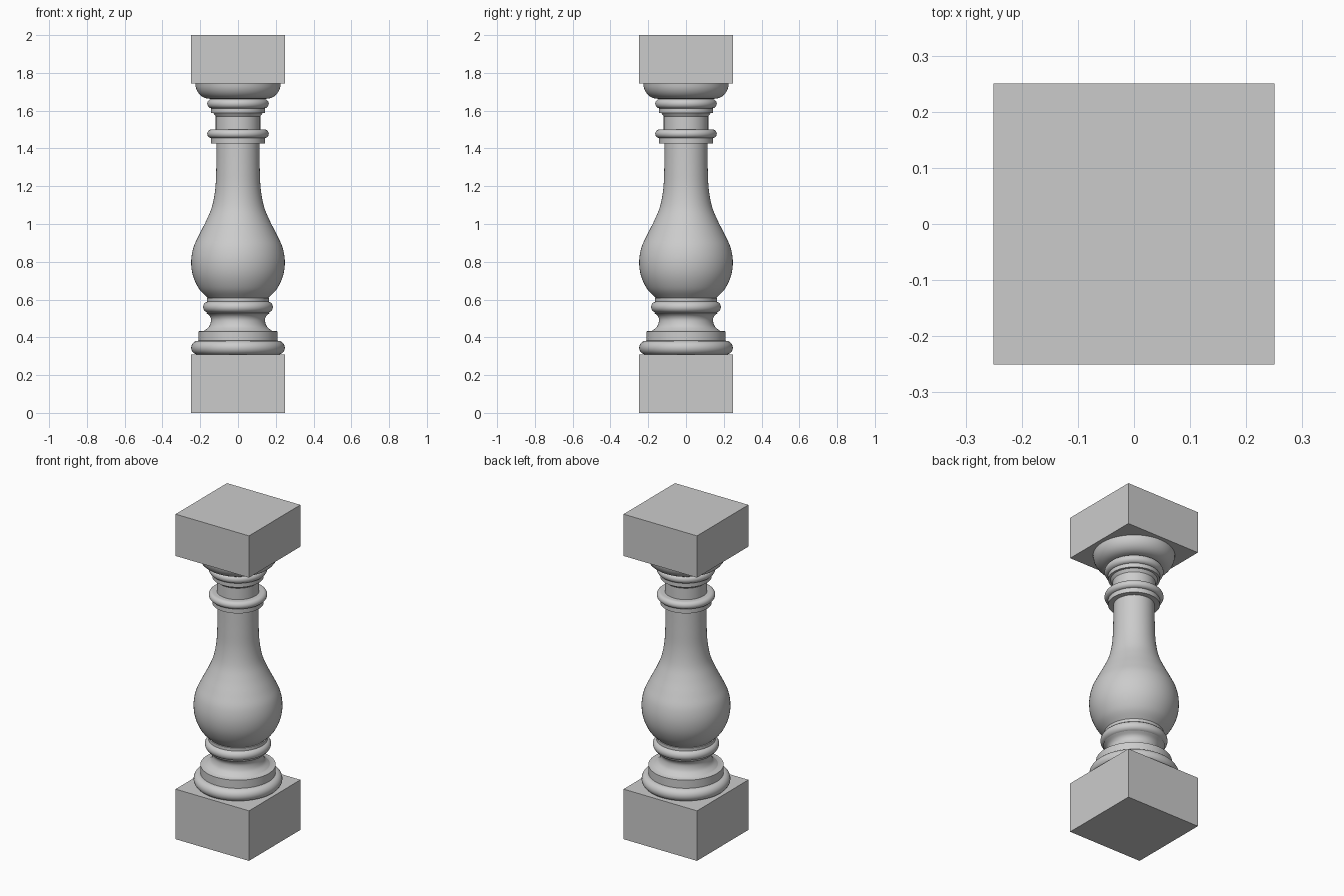
import bpy, bmesh, math

if "Cube" in bpy.data.objects:
    bpy.data.objects.remove(bpy.data.objects["Cube"])

SEGMENTS = 64


def block(name, half, z0, z1):
    bpy.ops.mesh.primitive_cube_add(size=1, location=(0, 0, (z0 + z1) / 2))
    ob = bpy.context.object
    ob.name = name
    ob.scale = (2 * half, 2 * half, z1 - z0)
    bpy.ops.object.transform_apply(location=False, rotation=False, scale=True)


def bead(r, z0, z1, steps=10):
    """Half-round moulding whose outer radius is r."""
    h = (z1 - z0) / 2
    angles = [math.pi * (i / steps - 0.5) for i in range(steps + 1)]
    return [(r - h + h * math.cos(a), z0 + h + h * math.sin(a)) for a in angles]


def quarter(r0, r1, z0, z1, steps=8):
    """Quarter-round swelling outwards from r0 to r1."""
    angles = [math.pi / 2 * i / steps for i in range(steps + 1)]
    return [(r0 + (r1 - r0) * math.sin(a), z1 - (z1 - z0) * math.cos(a)) for a in angles]


def curve(pts, steps=5):
    """Smooth curve through (radius, height) points."""
    p = [pts[0]] + pts + [pts[-1]]
    out = []
    for a, b, c, d in zip(p, p[1:], p[2:], p[3:]):
        for i in range(steps):
            t = i / steps
            out.append(tuple(0.5 * (2 * b[k] + (c[k] - a[k]) * t
                       + (2 * a[k] - 5 * b[k] + 4 * c[k] - d[k]) * t * t
                       + (3 * b[k] - a[k] - 3 * c[k] + d[k]) * t ** 3) for k in (0, 1)))
    return out + [pts[-1]]


def lathe(name, profile):
    """Revolve a profile and close both ends."""
    bm = bmesh.new()
    rings = []
    for r, z in profile:
        rings.append([bm.verts.new((r * math.cos(2 * math.pi * i / SEGMENTS),
                                    r * math.sin(2 * math.pi * i / SEGMENTS), z))
                      for i in range(SEGMENTS)])
    for lo, hi in zip(rings, rings[1:]):
        for i in range(SEGMENTS):
            j = (i + 1) % SEGMENTS
            bm.faces.new((lo[i], lo[j], hi[j], hi[i]))
    bm.faces.new(rings[0][::-1])
    bm.faces.new(rings[-1])
    me = bpy.data.meshes.new(name)
    bm.to_mesh(me)
    bm.free()
    ob = bpy.data.objects.new(name, me)
    bpy.context.collection.objects.link(ob)
    bpy.ops.object.select_all(action='DESELECT')
    ob.select_set(True)
    bpy.context.view_layer.objects.active = ob
    bpy.ops.object.shade_smooth_by_angle(angle=math.radians(35))


# Square blocks at both ends
block("base_block", 0.25, 0.0, 0.308)
block("top_block", 0.25, 1.743, 2.0)

# Turned shaft, one continuous profile from bottom to top
profile = bead(0.248, 0.308, 0.382)                                  # base torus
profile += [(0.21, 0.382), (0.21, 0.432)]                            # base fillet
profile += curve([(0.18, 0.434), (0.153, 0.458), (0.143, 0.49),
                  (0.15, 0.513), (0.17, 0.53)])                      # hollow
profile += bead(0.185, 0.531, 0.59)                                  # lower ring
profile += [(0.165, 0.59), (0.165, 0.608)]                           # lower fillet
profile += curve([(0.16, 0.609), (0.205, 0.655), (0.238, 0.725), (0.248, 0.80),
                  (0.236, 0.875), (0.205, 0.944), (0.167, 1.02), (0.137, 1.095),
                  (0.12, 1.19), (0.115, 1.30), (0.113, 1.427)])      # vase body
profile += [(0.143, 1.427), (0.143, 1.455)]                          # collar fillet
profile += bead(0.163, 1.455, 1.50)                                  # collar ring
profile += [(0.118, 1.50), (0.118, 1.57), (0.13, 1.587)]             # neck
profile += [(0.143, 1.587), (0.143, 1.612)]                          # upper fillet
profile += bead(0.163, 1.612, 1.662)                                 # upper ring
profile += quarter(0.15, 0.226, 1.663, 1.743)                        # flared cap
lathe("turned_shaft", profile)
